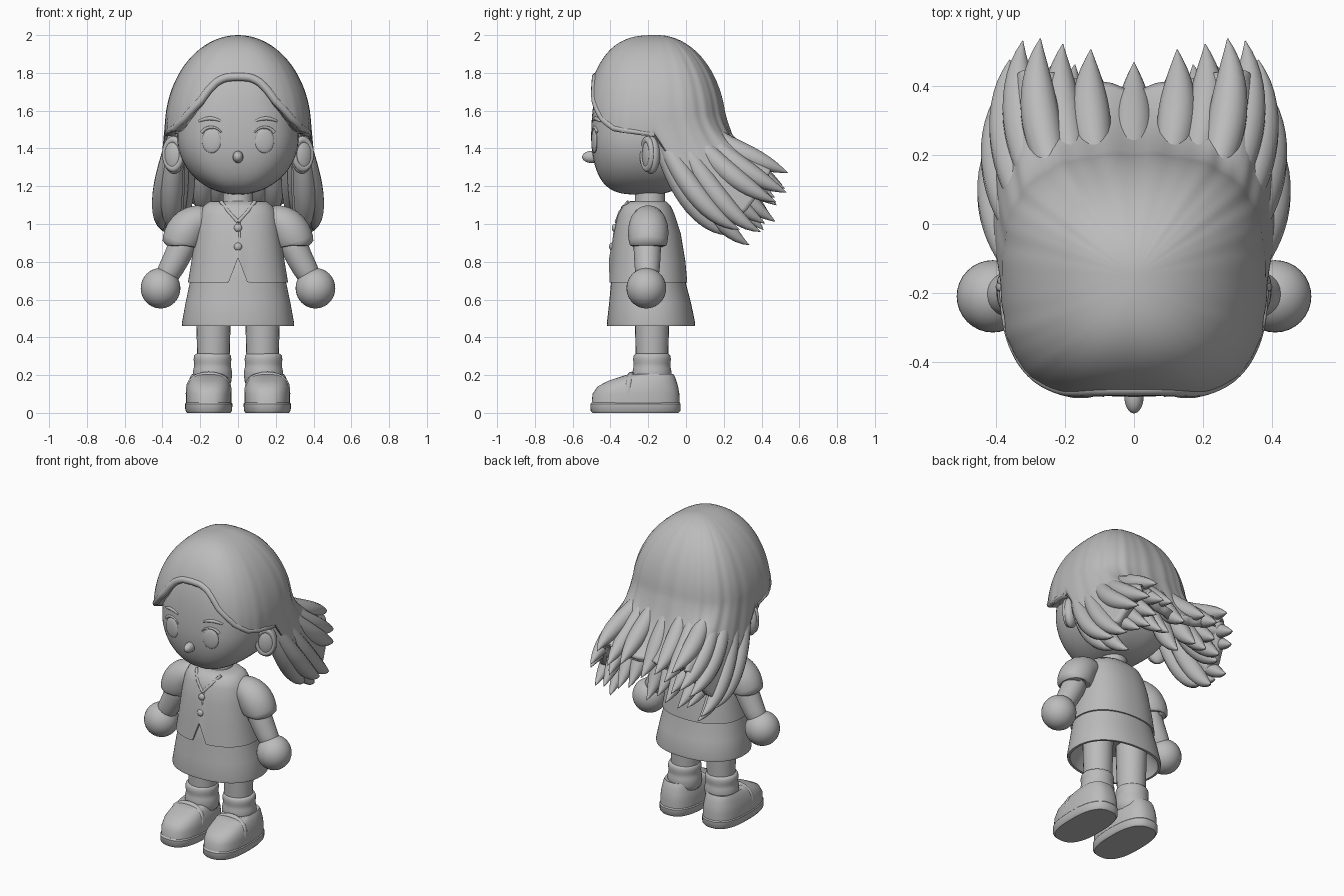
import bpy, bmesh, math
from mathutils import Vector
from math import sin, cos, pi

cube = bpy.data.objects.get("Cube")
if cube:
    bpy.data.objects.remove(cube)

clay = bpy.data.materials.new("plain grey")
clay.use_nodes = True
clay.diffuse_color = (0.5, 0.5, 0.5, 1)
clay.node_tree.nodes["Principled BSDF"].inputs["Base Color"].default_value = (0.5, 0.5, 0.5, 1)


def power(v, p):
    return math.copysign(abs(v) ** p, v)


def interp(x, table):
    for (x0, y0), (x1, y1) in zip(table, table[1:]):
        if x <= x1:
            return y0 + (y1 - y0) * (x - x0) / (x1 - x0)
    return table[-1][1]


def skin(name, rows, cap=True, sub=0, angle=40):
    """Join closed rows of points into a surface."""
    bm = bmesh.new()
    loops = [[bm.verts.new(p) for p in row] for row in rows]
    n = len(rows[0])
    for a, b in zip(loops, loops[1:]):
        for j in range(n):
            k = (j + 1) % n
            bm.faces.new((a[j], b[j], b[k], a[k]))
    if cap:
        bm.faces.new(loops[0])
        bm.faces.new(loops[-1])
    bmesh.ops.remove_doubles(bm, verts=bm.verts, dist=0.0002)
    if cap:
        bmesh.ops.recalc_face_normals(bm, faces=bm.faces)
    me = bpy.data.meshes.new(name)
    bm.to_mesh(me)
    bm.free()
    ob = bpy.data.objects.new(name, me)
    bpy.context.collection.objects.link(ob)
    return finish(ob, name, sub, angle)


def finish(ob, name, sub=0, angle=40):
    ob.name = name
    ob.data.materials.append(clay)
    bpy.ops.object.select_all(action='DESELECT')
    ob.select_set(True)
    bpy.context.view_layer.objects.active = ob
    bpy.ops.object.shade_smooth_by_angle(angle=math.radians(angle))
    if sub:
        ob.modifiers.new("smooth", 'SUBSURF').levels = sub
        ob.modifiers["smooth"].render_levels = sub
    return ob


def ring(z, rx, ry, cx=0, cy=0, p=1.0, n=48):
    return [Vector((cx + rx * power(sin(2 * pi * j / n), p),
                    cy - ry * power(cos(2 * pi * j / n), p), z)) for j in range(n)]


def tube(name, pts, radii, ref=(0, 1, 0), n=16, sub=0):
    """Sweep a circle of changing radius along points."""
    pts = [Vector(p) for p in pts]
    rows = []
    for i, (p, r) in enumerate(zip(pts, radii)):
        t = (pts[min(i + 1, len(pts) - 1)] - pts[max(i - 1, 0)]).normalized()
        u = t.cross(Vector(ref)).normalized()
        v = t.cross(u)
        rows.append([p + (u * cos(2 * pi * j / n) + v * sin(2 * pi * j / n)) * r for j in range(n)])
    return skin(name, rows, sub=sub, angle=60)


def ball(name, loc, scale, rot=(0, 0, 0)):
    bpy.ops.mesh.primitive_uv_sphere_add(segments=32, ring_count=20, location=loc, rotation=rot)
    ob = bpy.context.object
    ob.scale = scale
    return finish(ob, name, angle=60)


def dome(phi, a, c, rx, front, back, up, down, soft, p=0.75):
    """Point on a rounded head form, fuller and flatter at the front."""
    r = sin(phi)
    ry = front * r ** soft if cos(a) > 0 else back * r
    z = c[2] + cos(phi) * (up if phi < pi / 2 else down)
    return Vector((rx * r * power(sin(a), p), c[1] - ry * power(cos(a), p), z))


# Head and face
WIDE = 0.322
HEAD = ((0, -0.18, 1.46), WIDE, 0.322, 0.3, 0.45, 0.305, 0.45)
skin("head", [[dome(max(1e-6, pi * i / 40 - 1e-6), 2 * pi * j / 64, *HEAD) for j in range(64)]
              for i in range(41)], angle=60)


def face_y(x, z):
    d = (z - 1.46) / (0.45 if z > 1.46 else 0.305)
    r = math.sqrt(1 - d * d)
    s = (abs(x) / (WIDE * r)) ** (1 / 0.75)
    return -0.18 - 0.322 * r ** 0.45 * (1 - s * s) ** 0.375


ball("nose", (0, -0.5, 1.355), (0.028, 0.05, 0.032))
tube("neck", [(0, -0.19, z) for z in (1.0, 1.12, 1.25)], (0.1, 0.08, 0.08))
for side, s in (("left", 1), ("right", -1)):
    ball(side + "_eye", (s * 0.14, face_y(0.14, 1.44) + 0.004, 1.44), (0.052, 0.014, 0.064), (0, 0, s * 0.2))
    lid = [(0.14 - 0.06 * cos(t), 1.455 + 0.058 * sin(t)) for t in [0.5 + i * 0.3 for i in range(8)]]
    tube(side + "_eyelid", [(s * x, face_y(x, z), z) for x, z in lid],
         [0.004 + 0.0008 * i for i in range(8)], n=8)
    brow = [(0.09 + 0.02 * i, 1.545 + 0.014 * sin(i * 0.55)) for i in range(7)]
    tube(side + "_eyebrow", [(s * x, face_y(x, z) + 0.003, z) for x, z in brow],
         [0.003 + 0.008 * sin(0.3 + i * 0.42) for i in range(7)], n=8)
    # Forward-facing ear with a raised rim
    ball(side + "_ear", (s * 0.338, -0.185, 1.365), (0.064, 0.042, 0.1), (0, 0, s * 0.5))
    bpy.ops.mesh.primitive_torus_add(location=(s * 0.343, -0.205, 1.37), rotation=(pi / 2, 0, s * 0.5),
                                     major_radius=0.06, minor_radius=0.016)
    bpy.context.object.scale = (0.85, 1.25, 1)
    finish(bpy.context.object, side + "_ear_rim", angle=60)

# Hair: a cap that ends at the hairline in front and streams away behind
HAIRLINE = [(0, 1.772), (0.12, 1.768), (0.24, 1.745), (0.34, 1.705), (0.46, 1.64), (0.75, 1.545),
            (1, 1.495), (1.6, 1.46)]
CAP = ((0, -0.15, 1.5), 0.387, 0.385, 0.36, 0.5, 0.5, 0.68)
TIP_Y = [(0, 0.26), (0.2, 0.42), (0.35, 0.5), (0.5, 0.55), (0.65, 0.53), (0.85, 0.51), (1, 0.47)]
TIP_Z = [(0, 0.93), (0.2, 1.0), (0.35, 1.12), (0.5, 1.24), (0.65, 1.24), (0.85, 1.18), (1, 1.17)]
END = 0.89


def hair_point(a, t, inner=0, flick=0):
    u = abs(a)
    if u < pi / 2:
        q = 0.85 * t / 0.4 if t < 0.4 else 0.85 + 0.15 * (t - 0.4) / (END - 0.4)
        return dome(max(1e-6, q * math.acos((interp(u, HAIRLINE) - 1.5) / 0.5)), a, *CAP)
    if t < 0.4:
        return dome(max(1e-6, 1.4 * t / 0.4), a, *CAP)
    w, s = u / (pi / 2) - 1, (t - 0.4) / 0.6
    p0 = dome(1.4, a, *CAP)
    across = math.copysign(abs(cos(w * pi / 2)) ** 0.75, a)
    p3 = Vector((across * 0.395, interp(w, TIP_Y), interp(w, TIP_Z) + flick))
    p2 = Vector((across * 0.45, p3.y - 0.2 + 0.03 * w, p3.z + 0.07 + 0.03 * w))
    p1 = p0 + Vector((across * 0.01, 0.03 + 0.02 * w, -0.17))
    if inner:
        for p, k in ((p1, 0.3), (p2, 0.8), (p3, 1)):
            p.x *= 1 - 0.17 * k
            p -= Vector((0, 0.06 * k, k * (0.02 + 0.15 * min(1, 2 * w))))
    return (p0 * (1 - s) ** 3 + p1 * 3 * s * (1 - s) ** 2 + p2 * 3 * s * s * (1 - s) + p3 * s ** 3)


rows, N = [], 200
for i in range(46):
    t, row = END * i / 45, []
    for j in range(N):
        a = -pi + 2 * pi * (j + 0.5) / N
        p = hair_point(a, t)
        out = Vector((p.x, p.y + 0.15, 0)).normalized()
        wave = sin(abs(a) * 17) + 0.6 * sin(abs(a) * 31 + 1)
        row.append(p + out * wave * 0.006 * (t / END) * sin(a / 2) ** 2)
    rows.append(row)
hair = skin("hair_cap", rows, cap=False, angle=70)
shell = hair.modifiers.new("thickness", 'SOLIDIFY')
shell.thickness, shell.offset = 0.055, -1

# Rolled edge along the hairline
edge = [-1.5 + 3 * i / 60 for i in range(61)]
tube("hairline_edge", [hair_point(a, END) * 0.985 + Vector((0, 0.008, 0.034)) for a in edge],
     [0.01 + 0.012 * cos(a) for a in edge], n=12)

# Loose locks in an outer and an inner layer
for inner, count, width in ((0, 8, 0.064), (1, 8, 0.066)):
    for k in range(count):
        w = 0.03 + 0.97 * k / (count - 1)
        for s in ((1, -1) if w < 0.99 else (1,)):
            path, radii = [], []
            for i in range(17):
                q = i / 16
                p = hair_point(s * (pi / 2) * (1 + w), 0.46 + 0.54 * q, inner, 0.03 * (-1) ** k)
                path.append(p - Vector((p.x * 0.16, 0.05, 0.02)) * (1 - q) ** 1.5)
                radii.append(width * max(0.02, (0.5 + 0.5 * sin(min(q * 2.2, pi / 2))) * (1 - q ** 4)))
            tube(("inner" if inner else "outer") + "_hair_lock", path, radii, ref=(1, 0, 0), n=14)

# Vest with a small split at the front hem
VEST = [(0.69, 0.24, 0.17, -0.2), (0.69, 0.265, 0.207, -0.2), (0.8, 0.247, 0.197, -0.2),
        (0.95, 0.225, 0.177, -0.205), (1.05, 0.207, 0.15, -0.21), (1.095, 0.185, 0.13, -0.21),
        (1.12, 0.15, 0.1, -0.205), (1.122, 0.08, 0.07, -0.2)]
rows = []
for z, rx, ry, cy in VEST:
    row = ring(z, rx, ry, 0, cy, 0.88, 128)
    for p in row:
        if p.y < -0.2:
            p.z += 0.13 * max(0, 1 - abs(p.x) / 0.05) * max(0, (0.95 - z) / 0.26)
    rows.append(row)
skin("vest", rows)
for s in (1, -1):
    tube("neckline_edge", [(s * x, y, z) for x, y, z in
                           ((0.09, -0.305, 1.118), (0.05, -0.347, 1.065), (0, -0.368, 1.01))], (0.01,) * 3, n=8)
tube("front_seam", [(0.008, -0.364, 1.02), (0.008, -0.379, 0.95), (0.008, -0.395, 0.82)], (0.006,) * 3,
     ref=(1, 0, 0), n=8)
for z, y in ((0.98, -0.378), (0.88, -0.392)):
    ball("button", (0, y, z), (0.021, 0.015, 0.021))

# Skirt, hollow underneath
skin("skirt", [ring(z, rx, ry, 0, cy, 0.9, 64) for z, rx, ry, cy in
               ((0.6, 0.2, 0.15, -0.19), (0.5, 0.27, 0.21, -0.185), (0.46, 0.28, 0.217, -0.185),
                (0.46, 0.295, 0.232, -0.185), (0.475, 0.297, 0.234, -0.185),
                (0.58, 0.278, 0.217, -0.19), (0.7, 0.253, 0.196, -0.2), (0.83, 0.232, 0.184, -0.2),
                (0.9, 0.2, 0.15, -0.2))])

for side, s in (("left", 1), ("right", -1)):
    # Arms, puffed sleeves and round hands
    tube(side + "_sleeve", [(s * x, -0.2, z) for x, z in
                            ((0.13, 1.02), (0.2, 1.02), (0.25, 0.995), (0.285, 0.945), (0.305, 0.9),
                             (0.312, 0.88), (0.305, 0.895))],
         (0.07, 0.09, 0.106, 0.11, 0.102, 0.097, 0.07), n=24, sub=1)
    tube(side + "_arm", [(s * x, -0.205, z) for x, z in
                         ((0.26, 0.97), (0.305, 0.86), (0.35, 0.77), (0.41, 0.67))],
         (0.075, 0.074, 0.068, 0.058), n=20, sub=1)
    ball(side + "_hand", (s * 0.41, -0.21, 0.66), (0.105, 0.105, 0.107))

    # Legs and slouched socks
    tube(side + "_leg", [(s * 0.13, -0.18, z) for z in (0.1, 0.3, 0.45, 0.65)],
         (0.08, 0.086, 0.09, 0.095), n=24)
    tube(side + "_sock", [(s * 0.135, -0.18, z) for z in (0.12, 0.2, 0.225, 0.25, 0.27, 0.295, 0.312, 0.316)],
         (0.1, 0.104, 0.104, 0.096, 0.1, 0.101, 0.094, 0.08), n=32, sub=1)

    # Shoes: sole, rounded upper and strap
    def outline(z, w, l, cy):
        return ring(z, w, l, s * 0.155, cy, 0.78)

    skin(side + "_sole", [outline(*r) for r in
                          ((0, 0.115, 0.228, -0.267), (0.012, 0.124, 0.238, -0.267),
                           (0.048, 0.125, 0.239, -0.267), (0.056, 0.118, 0.232, -0.267))])
    skin(side + "_shoe", [outline(*r) for r in
                          ((0.04, 0.12, 0.233, -0.267), (0.1, 0.121, 0.23, -0.265),
                           (0.14, 0.116, 0.213, -0.255), (0.17, 0.106, 0.18, -0.231),
                           (0.19, 0.098, 0.147, -0.205), (0.205, 0.088, 0.118, -0.185),
                           (0.2, 0.075, 0.1, -0.18))], angle=60)
    arch = [pi * i / 12 for i in range(13)]
    tube(side + "_strap", [(s * 0.155 + 0.104 * cos(t), -0.31 + 0.02 * sin(t), 0.1 + 0.1 * sin(t) ** 0.6)
                           for t in arch], (0.018,) * 13, n=10)
